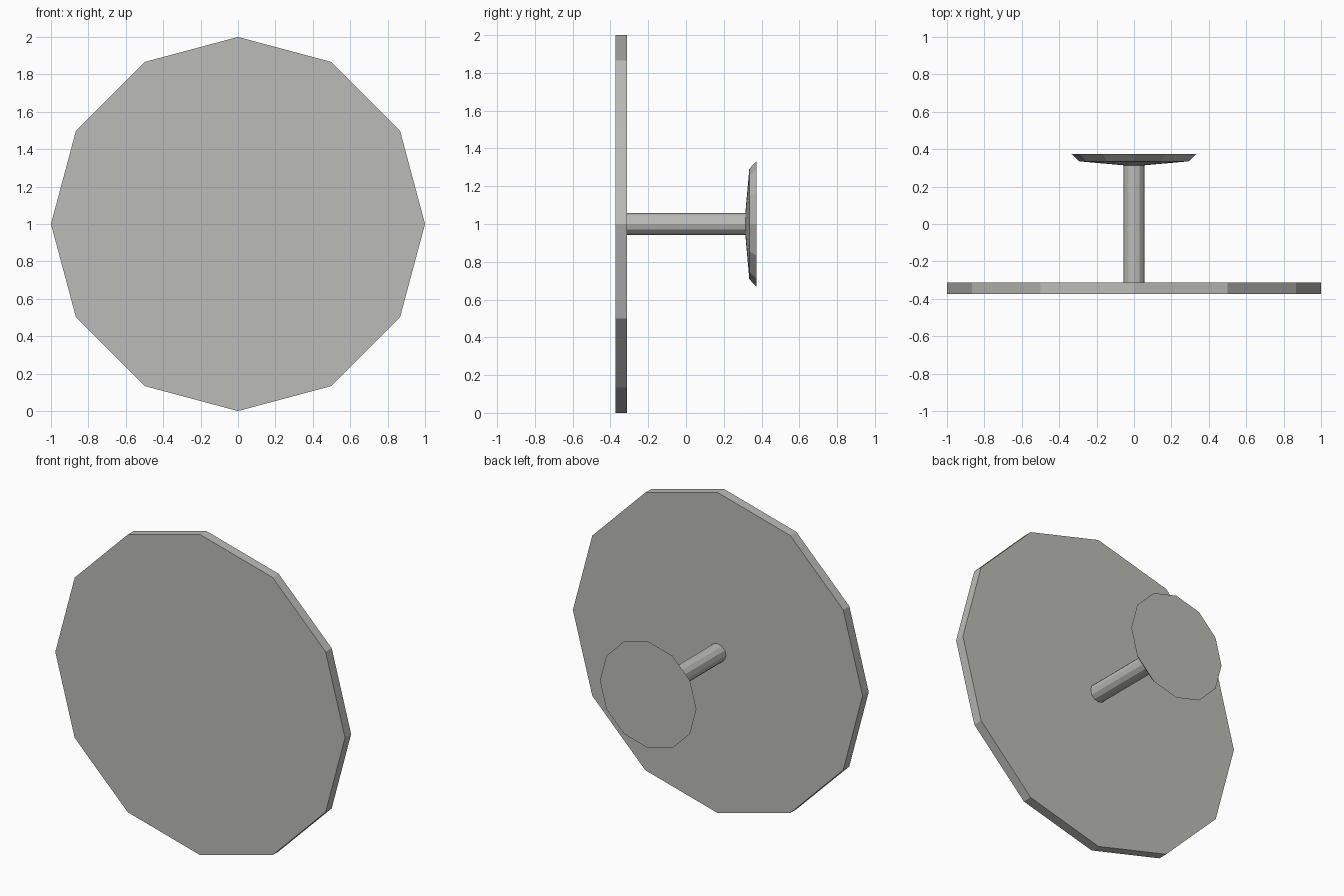
import bpy, bmesh, math

if "Cube" in bpy.data.objects:
    bpy.data.objects.remove(bpy.data.objects["Cube"])

SIDES = 12
grey = bpy.data.materials.new("warm grey")
grey.diffuse_color = (0.50, 0.50, 0.48, 1)
grey.use_nodes = True
grey.node_tree.nodes["Principled BSDF"].inputs["Base Color"].default_value = grey.diffuse_color


def lathe(name, profile):
    """Twelve-sided solid around the y axis from (radius, y) rings, capped at both ends."""
    bm = bmesh.new()
    rings = []
    for r, y in profile:
        rings.append([bm.verts.new((r * math.cos(2 * math.pi * i / SIDES), y,
                                    1 + r * math.sin(2 * math.pi * i / SIDES)))
                      for i in range(SIDES)])
    for a, b in zip(rings, rings[1:]):
        for i in range(SIDES):
            j = (i + 1) % SIDES
            bm.faces.new((a[i], a[j], b[j], b[i]))
    bm.faces.new(rings[0])
    bm.faces.new(rings[-1])
    bmesh.ops.recalc_face_normals(bm, faces=bm.faces[:])
    mesh = bpy.data.meshes.new(name)
    bm.to_mesh(mesh)
    bm.free()
    mesh.materials.append(grey)
    obj = bpy.data.objects.new(name, mesh)
    bpy.context.collection.objects.link(obj)
    return obj


# Large flat plate at the front
lathe("plate", [(1.0, -0.373), (1.0, -0.313)])
# Thin stem behind it
lathe("stem", [(0.057, -0.313), (0.057, 0.318)])
# Small flared foot at the back
lathe("foot", [(0.057, 0.314), (0.292, 0.335), (0.333, 0.373)])
